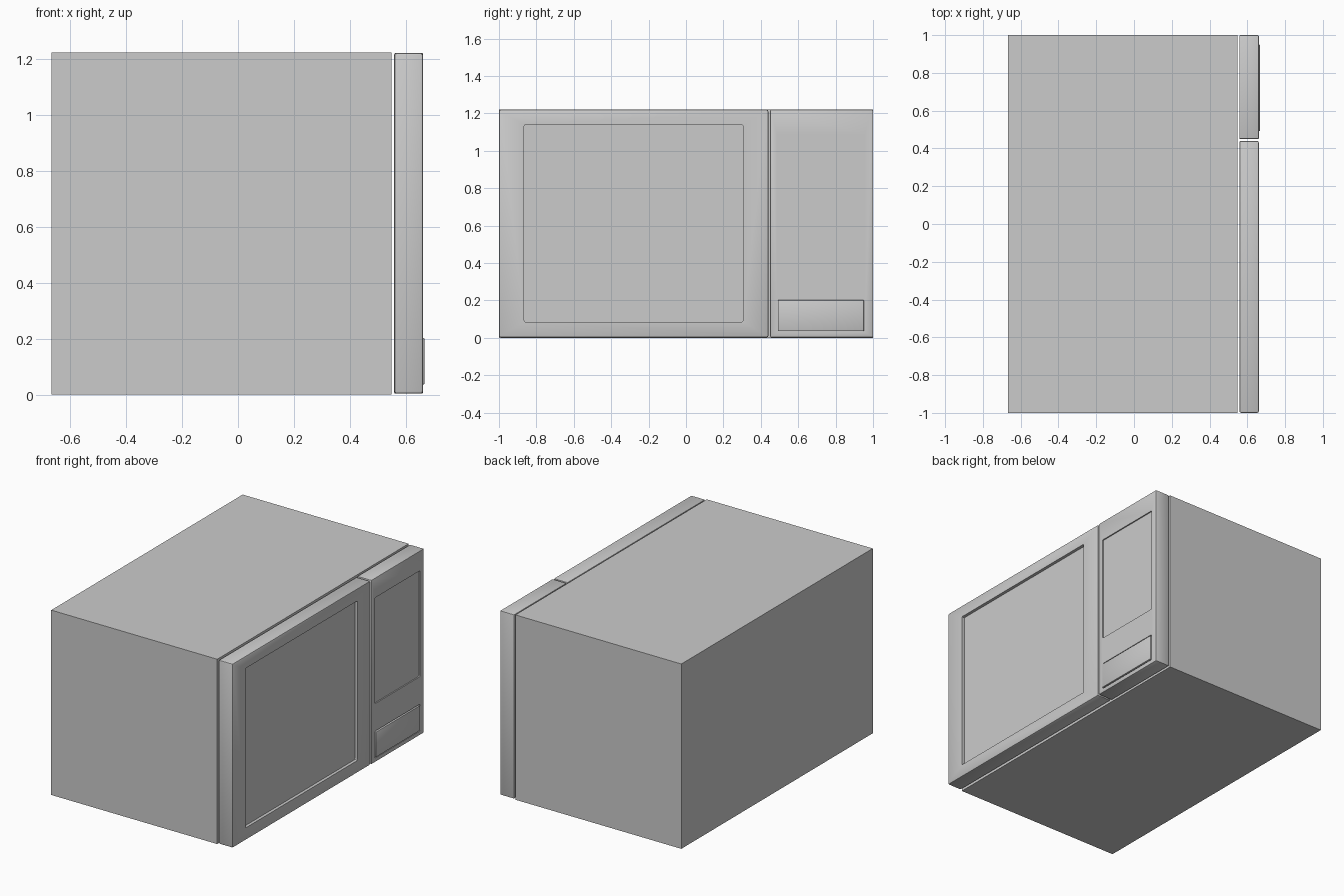
import bpy, bmesh

if "Cube" in bpy.data.objects:
    bpy.data.objects.remove(bpy.data.objects["Cube"])


def box(name, x, y, z, bevel=0.0, segs=2, only_x=False):
    """Box from axis ranges, with optional rounded edges (all, or those along x)."""
    bm = bmesh.new()
    bmesh.ops.create_cube(bm, size=1)
    for v in bm.verts:
        for i, (lo, hi) in enumerate((x, y, z)):
            v.co[i] = lo if v.co[i] < 0 else hi
    if bevel:
        edges = [e for e in bm.edges if not only_x
                 or abs(e.verts[0].co.x - e.verts[1].co.x) > 1e-5]
        bmesh.ops.bevel(bm, geom=edges, offset=bevel, segments=segs,
                        profile=0.5, affect='EDGES')
    me = bpy.data.meshes.new(name)
    bm.to_mesh(me)
    bm.free()
    ob = bpy.data.objects.new(name, me)
    bpy.context.collection.objects.link(ob)
    return ob


def recess(target, name, y, z, depth):
    """Cut a shallow rounded rectangle into the front (+x) face."""
    cutter = box(name, (FRONT - depth, FRONT + 0.1), y, z, 0.008, 2, True)
    cutter.hide_render = True
    cutter.hide_set(True)
    mod = target.modifiers.new(name, 'BOOLEAN')
    mod.operation = 'DIFFERENCE'
    mod.solver = 'EXACT'
    mod.object = cutter


BACK, FRONT = 0.558, 0.661

# Oven housing
box("housing", (-0.666, 0.548), (-1, 1), (0, 1.222))

# Door with sunken window
door = box("door", (BACK, FRONT), (-1, 0.44), (0.003, 1.22), 0.009)
recess(door, "window_cutter", (-0.865, 0.305), (0.085, 1.14), 0.02)

# Control panel with sunken keypad
panel = box("control_panel", (BACK, FRONT), (0.45, 1), (0.003, 1.22), 0.005)
recess(panel, "keypad_cutter", (0.485, 0.957), (0.39, 1.09), 0.008)

# Door release button, slightly proud of a shallow slot
recess(panel, "button_slot_cutter", (0.485, 0.957), (0.03, 0.208), 0.008)
box("door_button", (FRONT - 0.02, 0.666), (0.491, 0.951), (0.036, 0.202), 0.003)

# Smooth the rounded corners, keep flat faces crisp
for ob in bpy.context.scene.objects:
    if not ob.hide_render:
        bpy.ops.object.select_all(action='DESELECT')
        ob.select_set(True)
        bpy.context.view_layer.objects.active = ob
        bpy.ops.object.shade_smooth_by_angle(angle=0.6)
